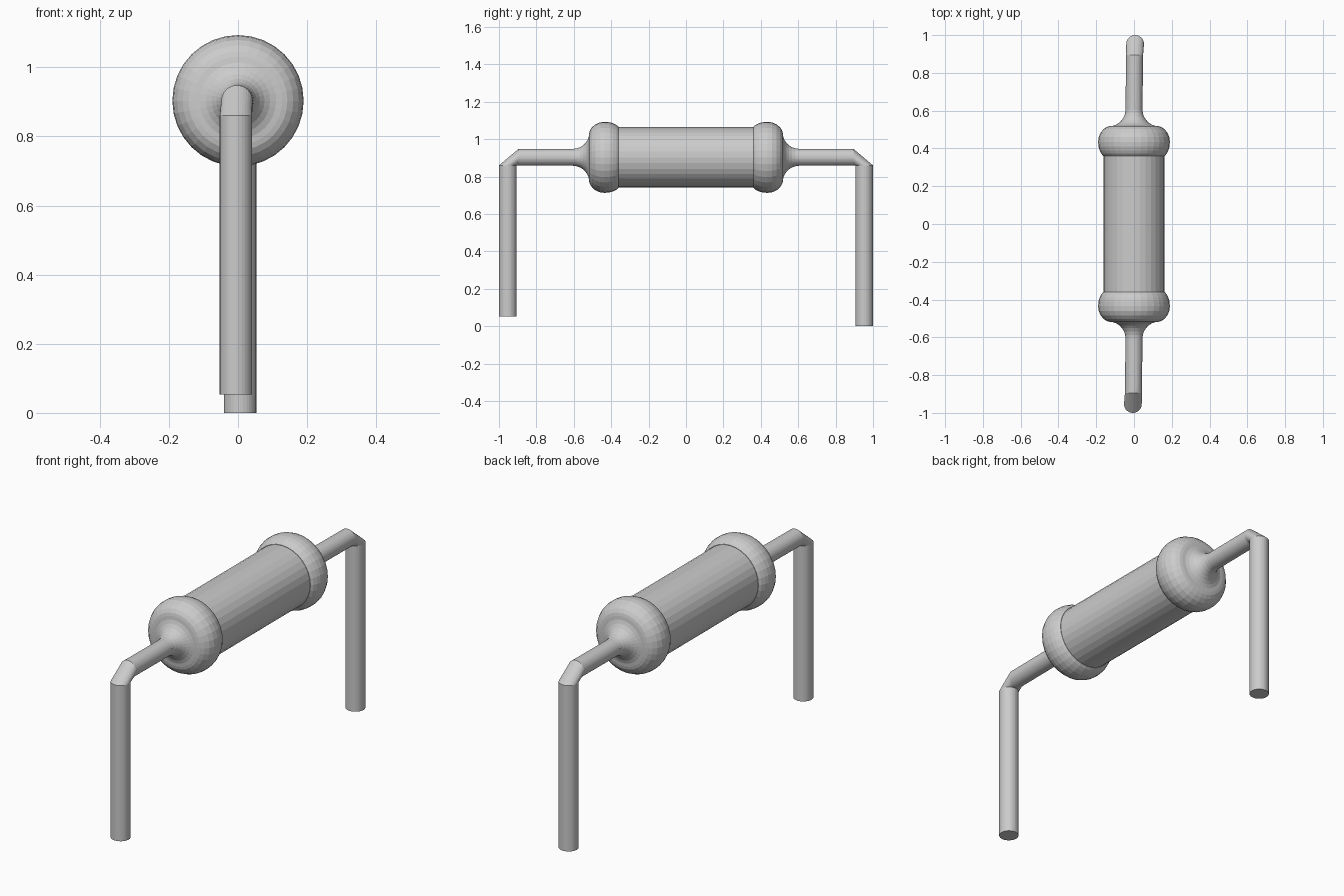
import bpy, bmesh, math

if "Cube" in bpy.data.objects:
    bpy.data.objects.remove(bpy.data.objects["Cube"])

SEG = 32
ZC = 0.903          # height of the horizontal axis
grey = bpy.data.materials.new("light_grey")
grey.diffuse_color = (0.6, 0.6, 0.6, 1)
grey.use_nodes = True
grey.node_tree.nodes["Principled BSDF"].inputs["Base Color"].default_value = grey.diffuse_color


def loft(name, rings):
    """Skin a list of point rings into a closed, flat-shaded tube."""
    bm = bmesh.new()
    loops = [[bm.verts.new(p) for p in ring] for ring in rings]
    for a, b in zip(loops, loops[1:]):
        for i in range(SEG):
            j = (i + 1) % SEG
            bm.faces.new((a[i], a[j], b[j], b[i]))
    bm.faces.new(loops[0])
    bm.faces.new(loops[-1])
    bmesh.ops.recalc_face_normals(bm, faces=bm.faces[:])
    me = bpy.data.meshes.new(name)
    bm.to_mesh(me)
    bm.free()
    me.materials.append(grey)
    ob = bpy.data.objects.new(name, me)
    bpy.context.collection.objects.link(ob)
    return ob


ANG = [2 * math.pi * i / SEG for i in range(SEG)]


def upright(y, r, x=0):
    """Ring around the horizontal axis."""
    return [(x + r * math.cos(a), y, ZC + r * math.sin(a)) for a in ANG]


def level(x, y, z, r, s):
    """Ring around a vertical leg; s points outwards."""
    return [(x + r * math.cos(a), y + s * r * math.sin(a), z) for a in ANG]


# central cylinder
loft("body", [upright(-0.38, 0.161), upright(0.38, 0.161)])

# rounded end cap profile (y, radius), then a concave flare into the wire
bulge = [(.361, .163), (.372, .173), (.39, .182), (.41, .188), (.435, .190),
         (.46, .187), (.485, .176), (.503, .160), (.514, .143), (.518, .128)]
flare = [(0.606 - 0.088 * math.cos(t), 0.129 - 0.084 * math.sin(t))
         for t in [math.pi / 2 * k / 7 for k in range(1, 8)]]

for s, side, foot in ((-1, "front", 0.053), (1, "back", 0.0)):
    loft(side + "_cap", [upright(s * y, r) for y, r in bulge + flare])
    # bent wire: straight lead, bevelled corner, vertical leg
    x = s * 0.006
    loft(side + "_wire", [
        upright(s * 0.60, 0.045),
        upright(s * 0.895, 0.045, x * 0.5),
        level(x, s * 0.953, 0.86, 0.047, s),
        level(x, s * 0.953, foot, 0.047, s)])
